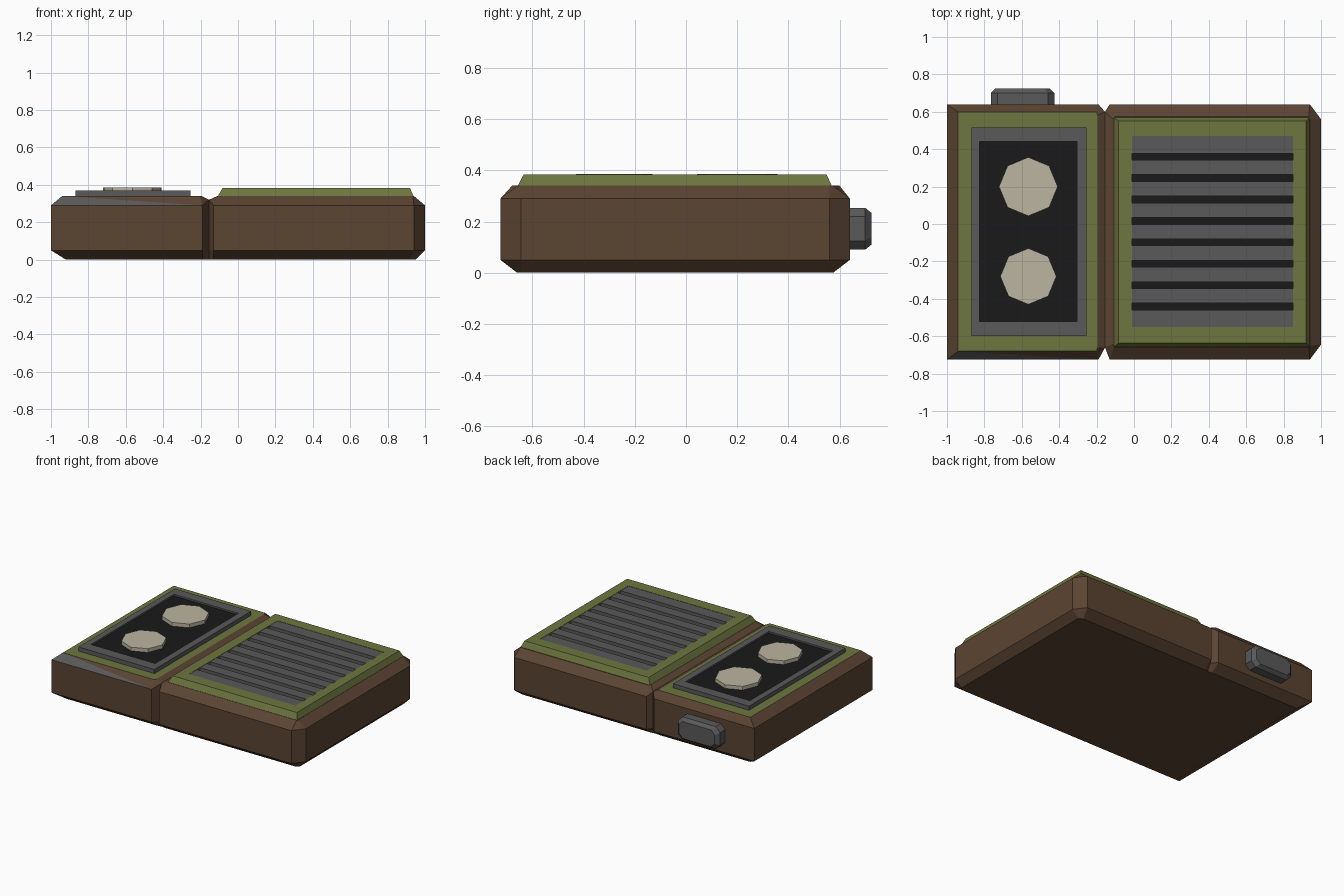
import bpy, bmesh, math

if "Cube" in bpy.data.objects:
    bpy.data.objects.remove(bpy.data.objects["Cube"])


def material(name, r, g, b):
    m = bpy.data.materials.new(name)
    m.diffuse_color = (r, g, b, 1)
    m.use_nodes = True
    m.node_tree.nodes["Principled BSDF"].inputs["Base Color"].default_value = m.diffuse_color
    return m


BROWN = material("brown", 0.105, 0.058, 0.032)
GREEN = material("green", 0.155, 0.18, 0.05)
GREY = material("grey", 0.1, 0.1, 0.1)
BLACK = material("black", 0.01, 0.01, 0.01)
CREAM = material("cream", 0.5, 0.46, 0.35)


def loft(name, rings, mats, end_mat=0):
    """Skin a stack of equal-length rings; both ends are capped."""
    n = len(rings[0])
    bm = bmesh.new()
    rows = [[bm.verts.new(p) for p in ring] for ring in rings]
    bm.faces.new(rows[0][::-1])
    for a, b in zip(rows, rows[1:]):
        for i in range(n):
            j = (i + 1) % n
            bm.faces.new((a[i], a[j], b[j], b[i]))
    bm.faces.new(rows[-1]).material_index = end_mat
    bmesh.ops.recalc_face_normals(bm, faces=bm.faces[:])
    me = bpy.data.meshes.new(name)
    bm.to_mesh(me)
    bm.free()
    for m in mats:
        me.materials.append(m)
    ob = bpy.data.objects.new(name, me)
    bpy.context.collection.objects.link(ob)
    return ob


def at(z, pts):
    return [(x, y, z) for x, y in pts]


def rect(x0, x1, y0, y1, z):
    return [(x0, y0, z), (x1, y0, z), (x1, y1, z), (x0, y1, z)]


def box(name, x0, x1, y0, y1, z0, z1, mat):
    return loft(name, [rect(x0, x1, y0, y1, z0), rect(x0, x1, y0, y1, z1)], [mat])


# Left half of the case, green on top, notched at the seam
S = -0.155
outline = [(-1, -.725), (-.19, -.725), (S, -.66), (S, .6), (-.19, .64), (-1, .64)]
base = [(-.92, -.66), (-.19, -.66), (S, -.655), (S, .57), (-.19, .575), (-.92, .575)]
rim = [(-.94, -.68), (-.2, -.68), (-.195, -.66), (-.195, .58), (-.2, .6), (-.94, .6)]
shoulder = [(x, y, 0.32 if x == S else 0.29) for x, y in outline]
left = loft("left_case", [at(0, base), at(.05, outline), shoulder, at(.34, rim)],
            [BROWN, GREEN, GREY], 1)

# Grey triangle on the front bevel of the left half
bm = bmesh.new()
bm.from_mesh(left.data)
bm.verts.ensure_lookup_table()
bmesh.ops.connect_verts(bm, verts=[bm.verts[13], bm.verts[18]])
corner = {12, 13, 18}
for f in bm.faces:
    if {v.index for v in f.verts} == corner:
        f.material_index = 2
bm.to_mesh(left.data)
bm.free()

# Right half of the case, with chamfered outer corners
outline = [(S, -.66), (-.13, -.725), (.94, -.725), (1, -.645),
           (1, .56), (.94, .64), (-.13, .64), (S, .6)]
base = [(S, -.655), (-.13, -.66), (.92, -.66), (.95, -.645),
        (.95, .56), (.92, .575), (-.13, .575), (S, .57)]
rim = [(-.11, -.64), (-.105, -.66), (.935, -.66), (.94, -.65),
       (.94, .56), (.935, .575), (-.105, .575), (-.11, .56)]
shoulder = [(x, y, 0.32 if x == S else 0.29) for x, y in outline]
loft("right_case", [at(0, base), at(.05, outline), shoulder, at(.34, rim)], [BROWN])

# Raised green grille surround with a dark recessed floor
loft("grille_surround", [rect(-.11, .94, -.66, .572, .335),
                         rect(-.083, .92, -.635, .55, .383),
                         rect(-.01, .85, -.55, .47, .383),
                         rect(-.01, .85, -.55, .47, .355)], [GREEN, BLACK], 1)

# Grille slats between eight slots
slots = [0.36 - 0.1145 * i for i in range(8)]
tops = [0.47] + [y - 0.018 for y in slots]
bottoms = [y + 0.018 for y in slots] + [-0.55]
for y1, y0 in zip(tops, bottoms):
    box("grille_slat", -.01, .85, y0, y1, .35, .381, GREY)

# Grey frame with a recessed black panel
loft("panel_frame", [rect(-.87, -.255, -.6, .515, .335),
                     rect(-.87, -.255, -.6, .515, .37),
                     rect(-.825, -.305, -.52, .44, .37),
                     rect(-.825, -.305, -.52, .44, .358)], [GREY, BLACK], 1)

# Octagonal dials
for y, r in ((0.2, 0.157), (-0.28, 0.15)):
    ring = [(-.565 + r * math.cos(i * math.pi / 4), y + r * math.sin(i * math.pi / 4))
            for i in range(8)]
    loft("dial", [at(.35, ring), at(.385, ring)], [CREAM])


# Button on the back
def button_ring(y, hx, hz, c):
    pts = [(hx - c, -hz), (hx, c - hz), (hx, hz - c), (hx - c, hz),
           (c - hx, hz), (-hx, hz - c), (-hx, c - hz), (c - hx, -hz)]
    return [(-.595 + x, y, .172 + z) for x, z in pts]


loft("back_button", [button_ring(.6, .17, .082, .035), button_ring(.7, .17, .082, .035),
                     button_ring(.725, .145, .062, .03)], [GREY])
